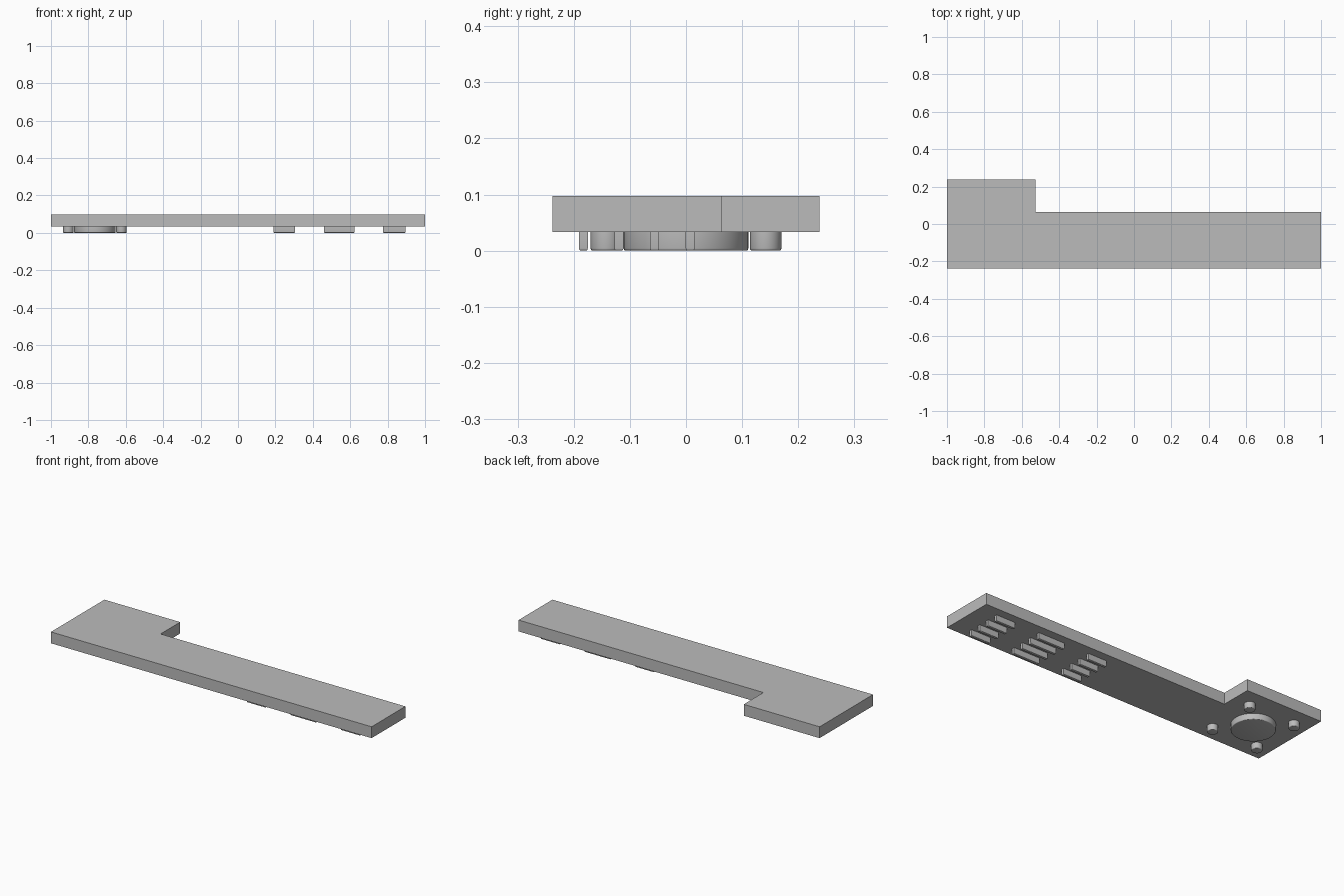
import bpy
import bmesh

cube = bpy.data.objects.get("Cube")
if cube:
    bpy.data.objects.remove(cube, do_unlink=True)

GREY = (0.5, 0.5, 0.5, 1.0)
BOTTOM, TOP = 0.033, 0.097   # underside and top of the plate
FILLET = 0.004

grey = bpy.data.materials.new("plain grey")
grey.use_nodes = True
grey.diffuse_color = GREY
grey.node_tree.nodes["Principled BSDF"].inputs["Base Color"].default_value = GREY


def finish(name, bm, smooth=False):
    """Turn a bmesh into a named grey object."""
    bmesh.ops.recalc_face_normals(bm, faces=bm.faces)
    mesh = bpy.data.meshes.new(name)
    bm.to_mesh(mesh)
    bm.free()
    mesh.materials.append(grey)
    obj = bpy.data.objects.new(name, mesh)
    bpy.context.collection.objects.link(obj)
    if smooth:
        bpy.ops.object.select_all(action="DESELECT")
        obj.select_set(True)
        bpy.context.view_layer.objects.active = obj
        bpy.ops.object.shade_smooth_by_angle(angle=0.7)
    return obj


def round_lower_rim(bm):
    """Round the edges that border the lowest face."""
    edges = [e for e in bm.edges if all(v.co.z < 0.001 for v in e.verts)]
    bmesh.ops.bevel(bm, geom=edges, offset=FILLET, segments=3,
                    profile=0.5, affect="EDGES")


def disc(name, x, y, radius, sides):
    bm = bmesh.new()
    bmesh.ops.create_cone(bm, cap_ends=True, segments=sides, radius1=radius,
                          radius2=radius, depth=BOTTOM)
    bmesh.ops.translate(bm, verts=bm.verts, vec=(x, y, BOTTOM / 2))
    round_lower_rim(bm)
    finish(name, bm, smooth=True)


def bar(name, x0, x1, y0, y1):
    bm = bmesh.new()
    bmesh.ops.create_cube(bm, size=1)
    bmesh.ops.scale(bm, verts=bm.verts, vec=(x1 - x0, y1 - y0, BOTTOM))
    bmesh.ops.translate(bm, verts=bm.verts,
                        vec=((x0 + x1) / 2, (y0 + y1) / 2, BOTTOM / 2))
    round_lower_rim(bm)
    finish(name, bm, smooth=True)


# L-shaped plate, extruded from its outline
outline = [(-1, -0.238), (1, -0.238), (1, 0.063),
           (-0.527, 0.063), (-0.527, 0.238), (-1, 0.238)]
bm = bmesh.new()
face = bm.faces.new([bm.verts.new((x, y, BOTTOM)) for x, y in outline])
walls = bmesh.ops.extrude_face_region(bm, geom=[face])
raised = [g for g in walls["geom"] if isinstance(g, bmesh.types.BMVert)]
bmesh.ops.translate(bm, verts=raised, vec=(0, 0, TOP - BOTTOM))
if not face.is_valid or len(bm.faces) < 8:
    bm.faces.new([v for v in bm.verts if v.co.z < BOTTOM + 0.001])
finish("plate", bm)

# Large round boss with four pegs around it
CX, SPREAD = -0.765, 0.142
disc("round_boss", CX, 0, 0.111, 64)
for side, sx in (("right", -1), ("left", 1)):
    for end, sy in (("front", -1), ("back", 1)):
        disc(f"{end}_{side}_peg", CX + sx * SPREAD, sy * SPREAD, 0.028, 32)

# Three groups of four parallel bars
groups = {"inner": (0.19, 0.305), "middle": (0.46, 0.622), "outer": (0.775, 0.895)}
for group, (x0, x1) in groups.items():
    for i in range(4):
        y = -0.191 + i * 0.0635
        bar(f"{group}_bar_{i + 1}", x0, x1, y, y + 0.016)
